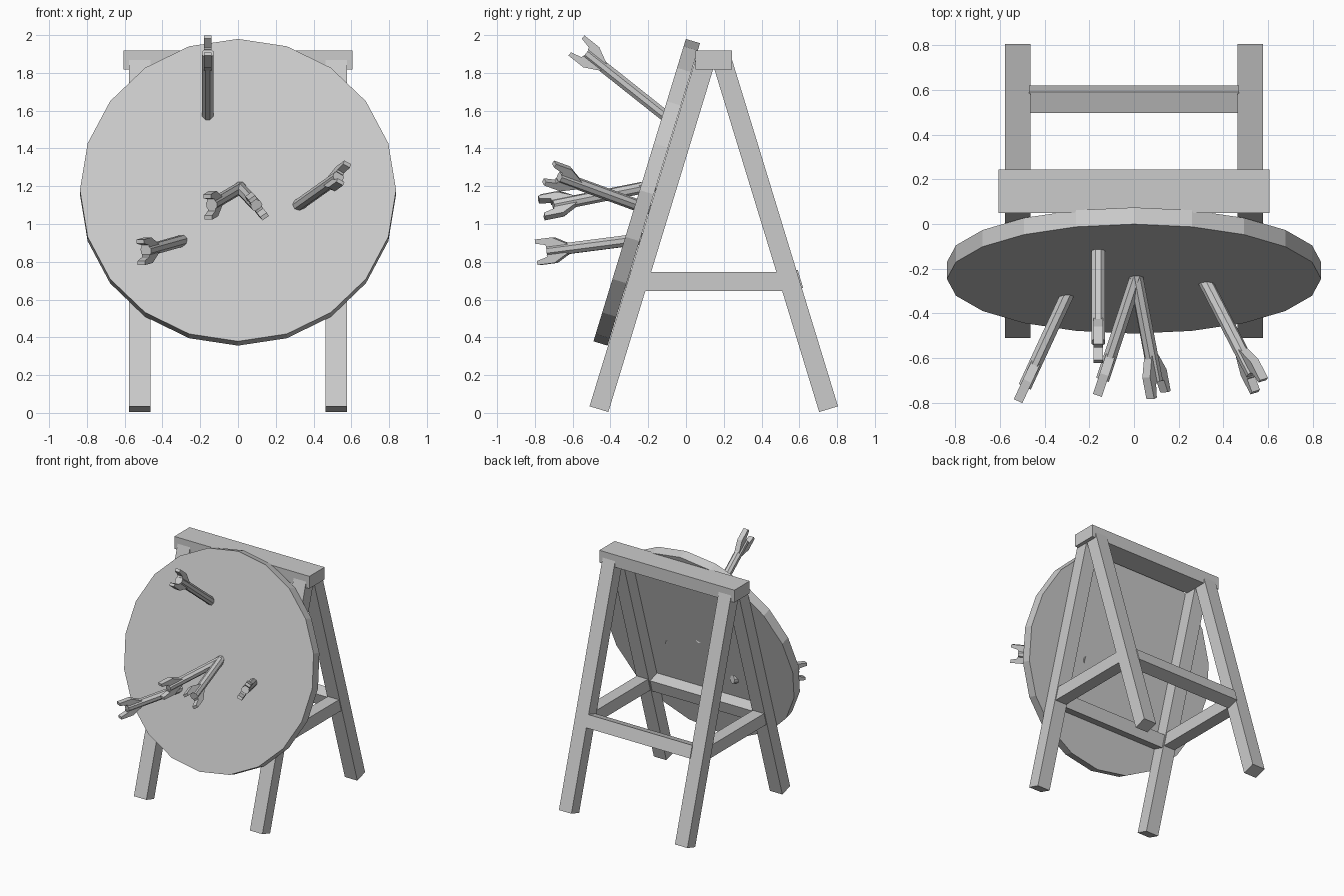
import bpy, bmesh
from math import radians, sin, cos
from mathutils import Vector, Matrix

if "Cube" in bpy.data.objects:
    bpy.data.objects.remove(bpy.data.objects["Cube"])

TILT = radians(17)
MID_Y = 0.147  # symmetry plane of the A-frame


def make_object(name, bm):
    bmesh.ops.recalc_face_normals(bm, faces=bm.faces[:])
    mesh = bpy.data.meshes.new(name)
    bm.to_mesh(mesh)
    bm.free()
    ob = bpy.data.objects.new(name, mesh)
    bpy.context.collection.objects.link(ob)
    return ob


def beam(name, centre, size, tilt=0.0):
    bm = bmesh.new()
    bmesh.ops.create_cube(bm, size=1, matrix=Matrix.Diagonal((*size, 1)))
    ob = make_object(name, bm)
    ob.location = centre
    ob.rotation_euler.x = tilt
    return ob


# A-frame legs and tilted cross rails, front and back
for label, s in (("front", -1), ("back", 1)):
    for side, x in (("left", -0.52), ("right", 0.52)):
        beam(f"{label}_leg_{side}", (x, MID_Y + s * 0.325, 0.945),
             (0.112, 0.104, 1.935), s * TILT)
    beam(f"{label}_cross_rail", (0, MID_Y + s * 0.411, 0.695),
         (0.94, 0.1, 0.1), s * TILT)

# Side rails and top bar
for side, x in (("left", -0.52), ("right", 0.52)):
    beam(f"side_rail_{side}", (x, MID_Y, 0.695), (0.1, 0.75, 0.1))
beam("top_bar", (0, MID_Y, 1.868), (1.21, 0.195, 0.1))

# Round target board leaning on the front legs
bm = bmesh.new()
bmesh.ops.create_cone(bm, cap_ends=True, segments=20, radius1=0.837,
                      radius2=0.837, depth=0.078)
board = make_object("target_board", bm)
board.location = (0, -0.208, 1.168)
board.rotation_euler.x = radians(90) - TILT

# Arrow: eight-sided shaft along +Z with two flared fins; tail tips at z = 0
FIN = [(0.02, -0.19), (0.032, -0.17), (0.068, -0.10), (0.068, 0.0),
       (0.046, 0.0), (0.032, -0.06), (0.02, -0.06)]
LENGTH, NOCK = 0.62, 0.065


def arrow(name, base, tail, fin_dir):
    bm = bmesh.new()
    depth = LENGTH - NOCK
    bmesh.ops.create_cone(bm, cap_ends=True, segments=8, radius1=0.032,
                          radius2=0.032, depth=depth,
                          matrix=Matrix.Translation((0, 0, -NOCK - depth / 2))
                          @ Matrix.Rotation(radians(22.5), 4, 'Z'))
    for s in (-1, 1):
        face = bm.faces.new([bm.verts.new((s * r, -0.021, z)) for r, z in FIN])
        ext = bmesh.ops.extrude_face_region(bm, geom=[face], use_keep_orig=True)
        verts = [v for v in ext["geom"] if isinstance(v, bmesh.types.BMVert)]
        bmesh.ops.translate(bm, verts=verts, vec=(0, 0.042, 0))
    ob = make_object(name, bm)
    # Local Z follows the shaft, local X the fin plane
    z = (Vector(tail) - Vector(base)).normalized()
    y = z.cross(Vector(fin_dir)).normalized()
    x = y.cross(z)
    rot = Matrix((x, y, z)).transposed().to_4x4()
    ob.matrix_world = Matrix.Translation(tail) @ rot


arrow("arrow_top", (-0.16, -0.12, 1.58), (-0.16, -0.58, 1.945), (0, 0, 1))
arrow("arrow_low_left", (-0.30, -0.32, 0.91), (-0.515, -0.785, 0.85), (0, 0, 1))
arrow("arrow_centre_left", (0.01, -0.24, 1.19), (-0.16, -0.755, 1.09), (0, 0, 1))
arrow("arrow_centre_right", (0.01, -0.24, 1.19), (0.11, -0.765, 1.085), (-0.07, 0, 0.1))
arrow("arrow_right", (0.32, -0.26, 1.10), (0.56, -0.725, 1.27), (0.04, 0.05, 0.1))
